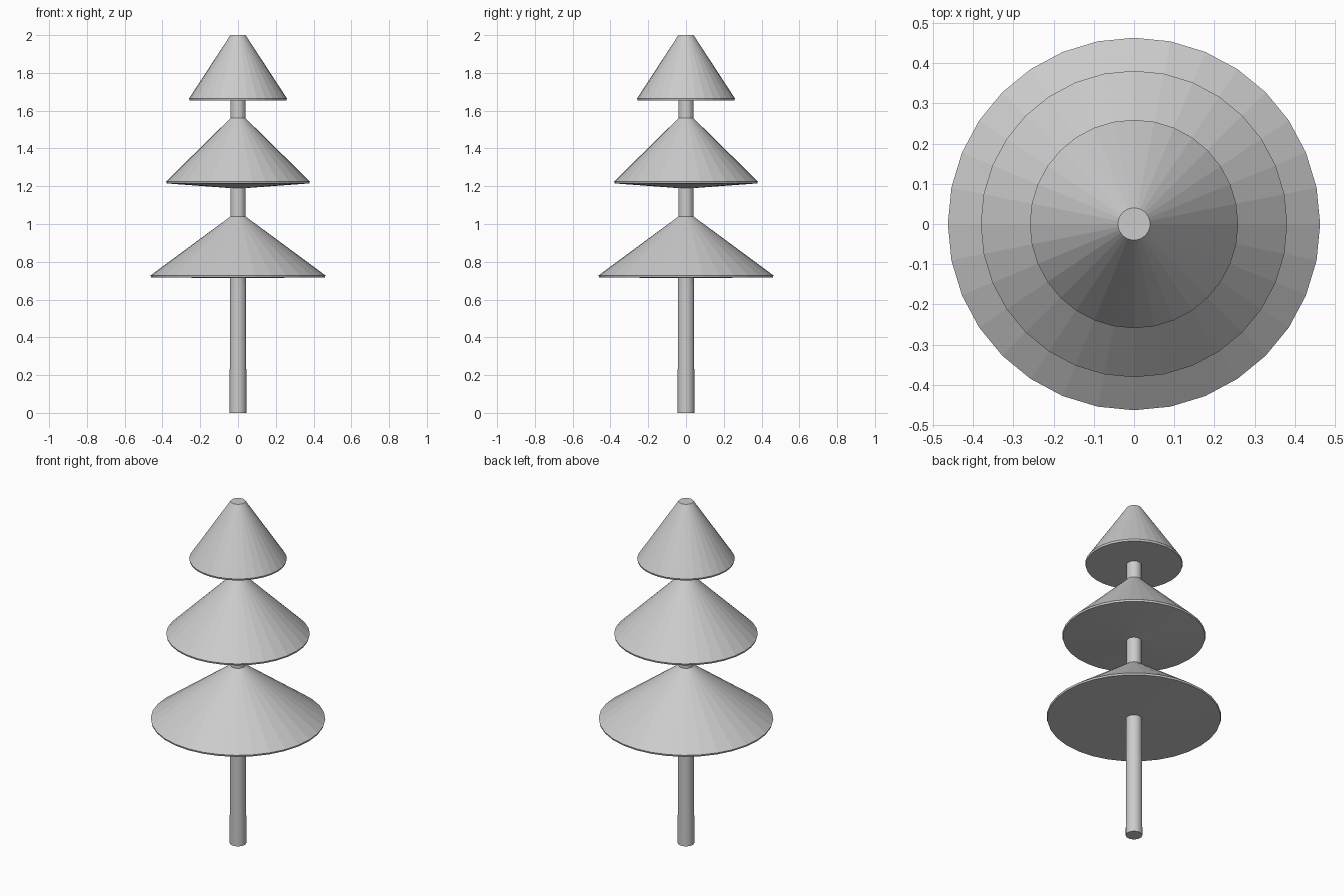
import bpy
import bmesh
from math import cos, sin, tau

SIDES = 32

cube = bpy.data.objects.get("Cube")
if cube:
    bpy.data.objects.remove(cube, do_unlink=True)

grey = bpy.data.materials.new("plain grey")
grey.use_nodes = True
tone = (0.6, 0.6, 0.6, 1)
grey.diffuse_color = tone
grey.node_tree.nodes["Principled BSDF"].inputs["Base Color"].default_value = tone


def lathe(name, profile, cap_bottom=False, cap_top=False):
    """Turn a bottom-to-top (radius, height) profile around the z axis."""
    bm = bmesh.new()
    rings = [[bm.verts.new((r * cos(tau * i / SIDES), r * sin(tau * i / SIDES), z))
              for i in range(SIDES)] for r, z in profile]
    for low, high in zip(rings, rings[1:]):
        for i in range(SIDES):
            j = (i + 1) % SIDES
            bm.faces.new((low[i], low[j], high[j], high[i]))
    if cap_bottom:
        bm.faces.new(rings[0][::-1])
    if cap_top:
        bm.faces.new(rings[-1])
    mesh = bpy.data.meshes.new(name)
    bm.to_mesh(mesh)
    bm.free()
    mesh.materials.append(grey)
    obj = bpy.data.objects.new(name, mesh)
    bpy.context.collection.objects.link(obj)
    return obj


# Trunk: a slightly thicker foot, then short necks between the tiers
TRUNK = 0.04
lathe("trunk", [(0.044, 0), (0.043, 0.715)], cap_bottom=True)
lathe("middle_neck", [(TRUNK, 1.04), (TRUNK, 1.19)])
lathe("upper_neck", [(TRUNK, 1.56), (TRUNK, 1.657)])

# Branch tiers: inner radius, underside, thin rim, sloped cone
tiers = [
    # name, inner radius, underside height, rim radius, rim height, top height
    ("lower_branches", 0.043, 0.713, 0.463, 0.718, 1.04),
    ("middle_branches", TRUNK, 1.19, 0.381, 1.215, 1.56),
    ("top_branches", TRUNK, 1.657, 0.259, 1.655, 2.0),
]
for name, inner, under, rim, edge, top in tiers:
    lathe(name, [(inner, under), (rim - 0.003, edge), (rim, edge + 0.01), (TRUNK, top)],
          cap_top=name == "top_branches")
